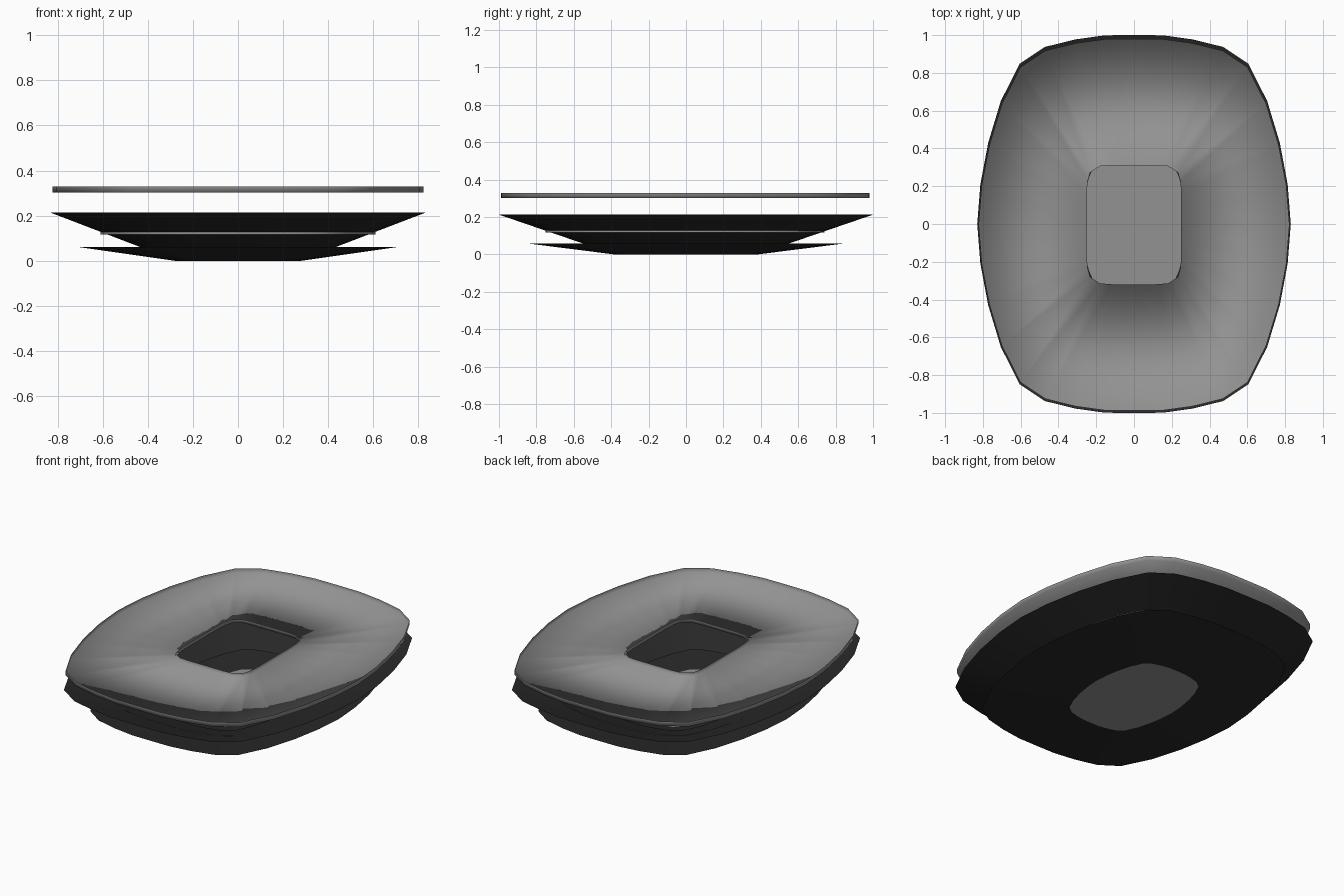
import bpy, bmesh

if "Cube" in bpy.data.objects:
    bpy.data.objects.remove(bpy.data.objects["Cube"])

# one quarter of each unit outline, from +x round to +y
OVAL = [(1, 0), (.98, .21), (.93, .43), (.85, .65), (.73, .848),
        (.57, .937), (.375, .977), (.185, .999), (0, 1)]
BOX = [(1, 0), (1, .25), (1, .5), (.985, .72), (.93, .88),
       (.72, .985), (.48, 1), (.24, 1), (0, 1)]


def material(name, value):
    mat = bpy.data.materials.new(name)
    mat.diffuse_color = (value, value, value, 1)
    mat.use_nodes = True
    mat.node_tree.nodes["Principled BSDF"].inputs["Base Color"].default_value = mat.diffuse_color
    return mat


GREY = material("mid_grey", .29)
BLACK = material("near_black", .022)


def full(quarter):
    """Mirror a quarter outline into a closed 32-sided loop."""
    half = quarter + [(-x, y) for x, y in quarter[-2::-1]]
    return half + [(x, -y) for x, y in half[-2:0:-1]]


def loft(name, mat, rings, dy=0.0):
    """Skin rings of (outline, half width, half length, height);
    a single ring becomes a flat disc."""
    bm = bmesh.new()
    loops = [[bm.verts.new((x * rx, y * ry + dy, z)) for x, y in full(q)]
             for q, rx, ry, z in rings]
    for a, b in zip(loops, loops[1:]):
        n = len(a)
        for i in range(n):
            j = (i + 1) % n
            bm.faces.new((a[i], a[j], b[j], b[i]))
    if len(loops) == 1:
        bm.faces.new(loops[0])
    for f in bm.faces:
        f.smooth = True
    mesh = bpy.data.meshes.new(name)
    bm.to_mesh(mesh)
    bm.free()
    mesh.materials.append(mat)
    ob = bpy.data.objects.new(name, mesh)
    bpy.context.collection.objects.link(ob)
    return ob


# flat floor and shallow flared saucer around it
loft("floor_disc", GREY, [(OVAL, .28, .38, 0)])
loft("base_saucer", BLACK, [(OVAL, .28, .38, 0), (OVAL, .70, .855, .06)])

# steep open bowl above the saucer
loft("bowl", BLACK, [(OVAL, .405, .525, .05), (OVAL, .83, 1.0, .213)])

# narrow trim band round the bowl
loft("trim_band", GREY, [(OVAL, .61, .745, .117), (OVAL, .61, .745, .128)],
     dy=-.005)

# floating open tray: outer lip, floor, and lip round the central opening
loft("top_tray", GREY, [(OVAL, .823, .984, .33), (OVAL, .823, .984, .302),
                        (BOX, .25, .315, .302), (BOX, .25, .315, .325)],
     dy=-.004)
